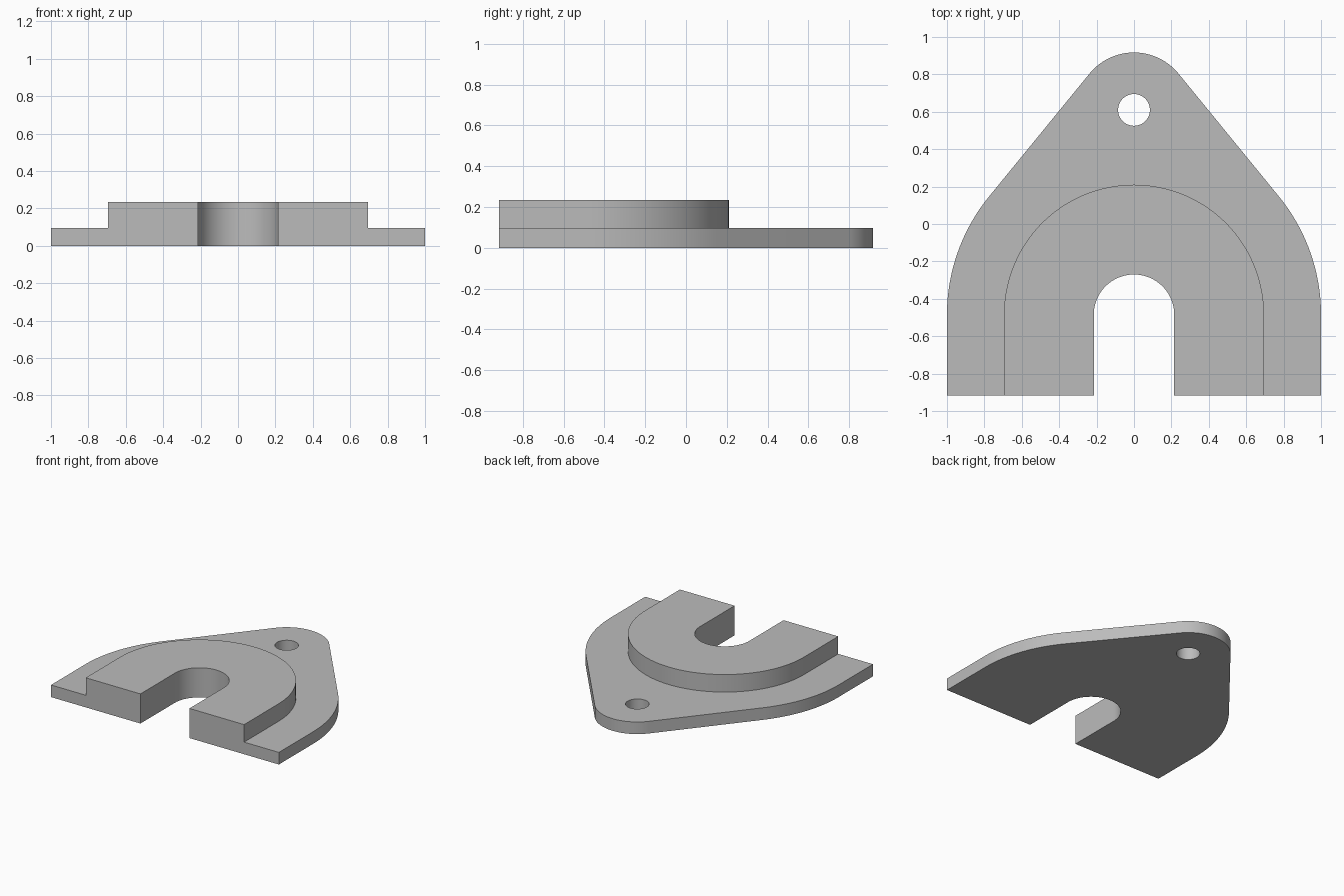
import bpy, bmesh
from math import sin, cos, asin, pi, radians

cube = bpy.data.objects.get("Cube")
if cube:
    bpy.data.objects.remove(cube, do_unlink=True)

FRONT = -0.916          # front face
ARC_Y = -0.485          # shared centre of the slot, boss and flange arcs
HOLE_Y = 0.61           # centre of the bolt hole and the rounded tip
FLANGE_R, TIP_R, BOSS_R, SLOT_R, HOLE_R = 1.0, 0.307, 0.695, 0.215, 0.085
FLANGE_H, BOSS_H = 0.096, 0.235

grey = bpy.data.materials.new("plain_grey")
grey.use_nodes = True
colour = (0.5, 0.5, 0.5, 1)
grey.diffuse_color = colour
grey.node_tree.nodes["Principled BSDF"].inputs["Base Color"].default_value = colour


def arc(y, r, start, end, steps):
    return [(r * cos(start + (end - start) * i / steps),
             y + r * sin(start + (end - start) * i / steps)) for i in range(steps + 1)]


def arch(r, y_end):
    """Half circle with straight legs running forward."""
    return [(-r, y_end), (r, y_end)] + arc(ARC_Y, r, 0, pi, 64)


def prism(name, outline, z0, z1):
    bm = bmesh.new()
    face = bm.faces.new([bm.verts.new((x, y, z0)) for x, y in outline])
    top = bmesh.ops.extrude_face_region(bm, geom=[face])["geom"]
    bmesh.ops.translate(bm, vec=(0, 0, z1 - z0),
                        verts=[v for v in top if isinstance(v, bmesh.types.BMVert)])
    bmesh.ops.recalc_face_normals(bm, faces=bm.faces)
    mesh = bpy.data.meshes.new(name)
    bm.to_mesh(mesh)
    bm.free()
    mesh.materials.append(grey)
    obj = bpy.data.objects.new(name, mesh)
    bpy.context.collection.objects.link(obj)
    return obj


def combine(target, tool, operation):
    mod = target.modifiers.new(tool.name, "BOOLEAN")
    mod.operation, mod.solver, mod.object = operation, "EXACT", tool
    bpy.context.view_layer.objects.active = target
    bpy.ops.object.modifier_apply(modifier=mod.name)
    bpy.data.objects.remove(tool, do_unlink=True)


# Flange: wide arc joined to the small tip by tangent lines
tangent = asin((FLANGE_R - TIP_R) / (HOLE_Y - ARC_Y))
outline = ([(-FLANGE_R, -1.1), (FLANGE_R, -1.1)]
           + arc(ARC_Y, FLANGE_R, 0, tangent, 24)
           + arc(HOLE_Y, TIP_R, tangent, pi - tangent, 40)
           + arc(ARC_Y, FLANGE_R, pi - tangent, pi, 24))
bracket = prism("slotted_flange_bracket", outline, 0, FLANGE_H)

# Raised boss, then the slot, bolt hole and flat front are cut
combine(bracket, prism("boss", arch(BOSS_R, -1.05), FLANGE_H / 2, BOSS_H), "UNION")
combine(bracket, prism("slot_cutter", arch(SLOT_R, -1.3), -0.1, 0.5), "DIFFERENCE")
hole = arc(HOLE_Y, HOLE_R, 0, 2 * pi, 48)[:-1]
combine(bracket, prism("hole_cutter", hole, -0.1, 0.5), "DIFFERENCE")
front = [(-2, -2), (2, -2), (2, FRONT), (-2, FRONT)]
combine(bracket, prism("front_cutter", front, -0.1, 0.5), "DIFFERENCE")

bpy.ops.object.select_all(action="DESELECT")
bracket.select_set(True)
bpy.context.view_layer.objects.active = bracket
bpy.ops.object.shade_smooth_by_angle(angle=radians(30))
